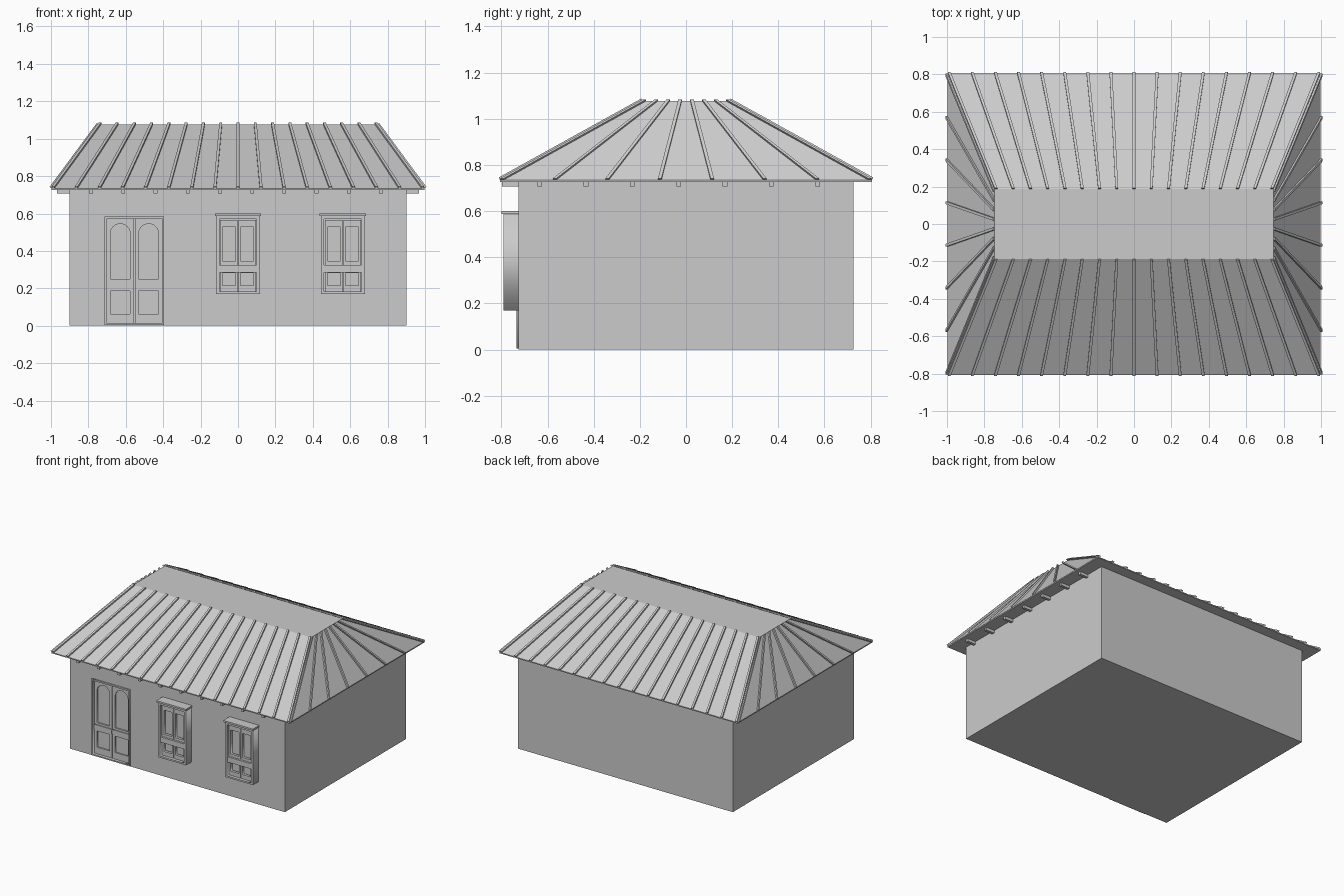
import bpy, bmesh, math
from mathutils import Vector

if "Cube" in bpy.data.objects:
    bpy.data.objects.remove(bpy.data.objects["Cube"])

def mesh_obj(name, verts, faces):
    me = bpy.data.meshes.new(name)
    me.from_pydata(verts, [], faces)
    bm = bmesh.new()
    bm.from_mesh(me)
    bmesh.ops.recalc_face_normals(bm, faces=bm.faces)
    bm.to_mesh(me)
    bm.free()
    ob = bpy.data.objects.new(name, me)
    bpy.context.collection.objects.link(ob)
    return ob

HEX = [(0, 1, 2, 3), (4, 5, 6, 7), (0, 1, 5, 4), (1, 2, 6, 5), (2, 3, 7, 6), (3, 0, 4, 7)]

def box(name, x0, x1, y0, y1, z0, z1):
    return mesh_obj(name, [(x, y, z) for z in (z0, z1)
                    for x, y in ((x0, y0), (x1, y0), (x1, y1), (x0, y1))], HEX)

def rect(x0, x1, z0, z1):
    return [(x0, z0), (x1, z0), (x1, z1), (x0, z1)]

def arch(x0, x1, z0, z1, n=12):
    r, c = (x1 - x0) / 2, (x0 + x1) / 2
    return [(x0, z0), (x1, z0)] + [(c + r * math.cos(math.pi * i / n),
            z1 - r + r * math.sin(math.pi * i / n)) for i in range(n + 1)]

def plate(name, loops, y0, y1):
    """Upright plate in x-z; the first loop is the outline, the others are holes."""
    cu = bpy.data.curves.new(name, 'CURVE')
    cu.dimensions = '2D'
    cu.fill_mode = 'BOTH'
    cu.extrude = (y1 - y0) / 2
    for loop in loops:
        sp = cu.splines.new('POLY')
        sp.points.add(len(loop) - 1)
        for p, (x, z) in zip(sp.points, loop):
            p.co = (x, z, 0, 1)
        sp.use_cyclic_u = True
    tmp = bpy.data.objects.new(name + "_outline", cu)
    bpy.context.collection.objects.link(tmp)
    dg = bpy.context.evaluated_depsgraph_get()
    me = bpy.data.meshes.new_from_object(tmp.evaluated_get(dg))
    bpy.data.objects.remove(tmp)
    ob = bpy.data.objects.new(name, me)
    ob.rotation_euler = (math.pi / 2, 0, 0)
    ob.location.y = (y0 + y1) / 2
    bpy.context.collection.objects.link(ob)
    return ob

# Walls with a shallow door recess
W, D, EAVE = 0.9, 0.725, 0.727
walls = box("walls", -W, W, -D, D, 0, EAVE)
cutter = box("door_cutter", -0.705, -0.402, -0.8, -0.69, 0.012, 0.572)
cutter.hide_render = True
cutter.hide_viewport = True
mod = walls.modifiers.new("door_recess", 'BOOLEAN')
mod.operation = 'DIFFERENCE'
mod.object = cutter

# Roof: eave slab plus truncated hip
RX, RY, TX, TY, Z0, Z1 = 0.998, 0.806, 0.745, 0.188, 0.735, 1.077
box("eave_slab", -RX, RX, -RY, RY, EAVE, Z0)
corners = lambda x, y, z: [(-x, -y, z), (x, -y, z), (x, y, z), (-x, y, z)]
mesh_obj("roof", corners(RX, RY, Z0) + corners(TX, TY, Z1), HEX)

# Standing seams fanning from eave to flat top
def rib(name, a, b, along, w=0.0075, h=0.012):
    a, b, along = Vector(a), Vector(b), Vector(along)
    n = along.cross(b - a).normalized()
    n = n if n.z > 0 else -n
    lo, hi = -0.004 * n, h * n
    vs = [p + s * w * along + o for o in (lo, hi) for p, s in ((a, -1), (a, 1), (b, 1), (b, -1))]
    return mesh_obj(name, vs, HEX)

for s in (-1, 1):
    for i in range(17):
        t = (i - 8) / 8
        rib("long_seam", (t * 0.988, s * RY, Z0), (t * 0.738, s * TY, Z1), (1, 0, 0))
    for i in range(8):
        t = (i - 3.5) / 3.5
        rib("end_seam", (s * RX, t * 0.797, Z0), (s * TX, t * 0.18, Z1), (0, 1, 0))

# Rafter tails under the front and end eaves
for i in range(10):
    x = -0.786 + 0.1723 * i
    box("front_rafter", x - 0.01, x + 0.01, -0.797, -D, 0.706, EAVE)
for s in (-1, 1):
    for i in range(7):
        y = -0.634 + 0.2007 * i
        xs = sorted((s * W, s * 0.968))
        box("end_rafter", *xs, y - 0.01, y + 0.01, 0.706, EAVE)

# Double door: frame, two leaves with arched and square panels, threshold
plate("door_frame", [rect(-0.713, -0.395, 0.005, 0.583),
                     rect(-0.703, -0.404, 0.014, 0.572)], -0.735, -0.69)
for x0, x1 in ((-0.703, -0.5565), (-0.5515, -0.404)):
    plate("door_leaf", [rect(x0, x1, 0.014, 0.572), arch(x0 + 0.02, x1 - 0.02, 0.25, 0.545),
                        rect(x0 + 0.02, x1 - 0.02, 0.064, 0.187)], -0.712, -0.69)
    plate("door_rail", [rect(x0, x1, 0.2, 0.235)], -0.718, -0.70)
    box("door_panel", x0 + 0.01, x1 - 0.01, -0.702, -0.688, 0.03, 0.56)

# Windows: deep frame, sashes, crossbar, cap
for c in (0.0, 0.561):
    plate("window_frame", [rect(c - 0.117, c + 0.117, 0.17, 0.59),
                           rect(c - 0.1, c + 0.1, 0.182, 0.57)], -0.79, -D)
    for s in (-1, 1):
        x0, x1 = sorted((c + s * 0.002, c + s * 0.096))
        a, b = sorted((c + s * 0.014, c + s * 0.083))
        plate("window_sash", [rect(x0, x1, 0.184, 0.566), rect(a, b, 0.345, 0.527),
                              rect(a, b, 0.215, 0.282)], -0.77, -0.75)
    box("window_bar", c - 0.1, c + 0.1, -0.785, -0.745, 0.285, 0.325)
    box("window_pane", c - 0.1, c + 0.1, -0.74, -D, 0.18, 0.575)
    box("window_cap", c - 0.124, c + 0.124, -0.8, -D, 0.587, 0.6)
